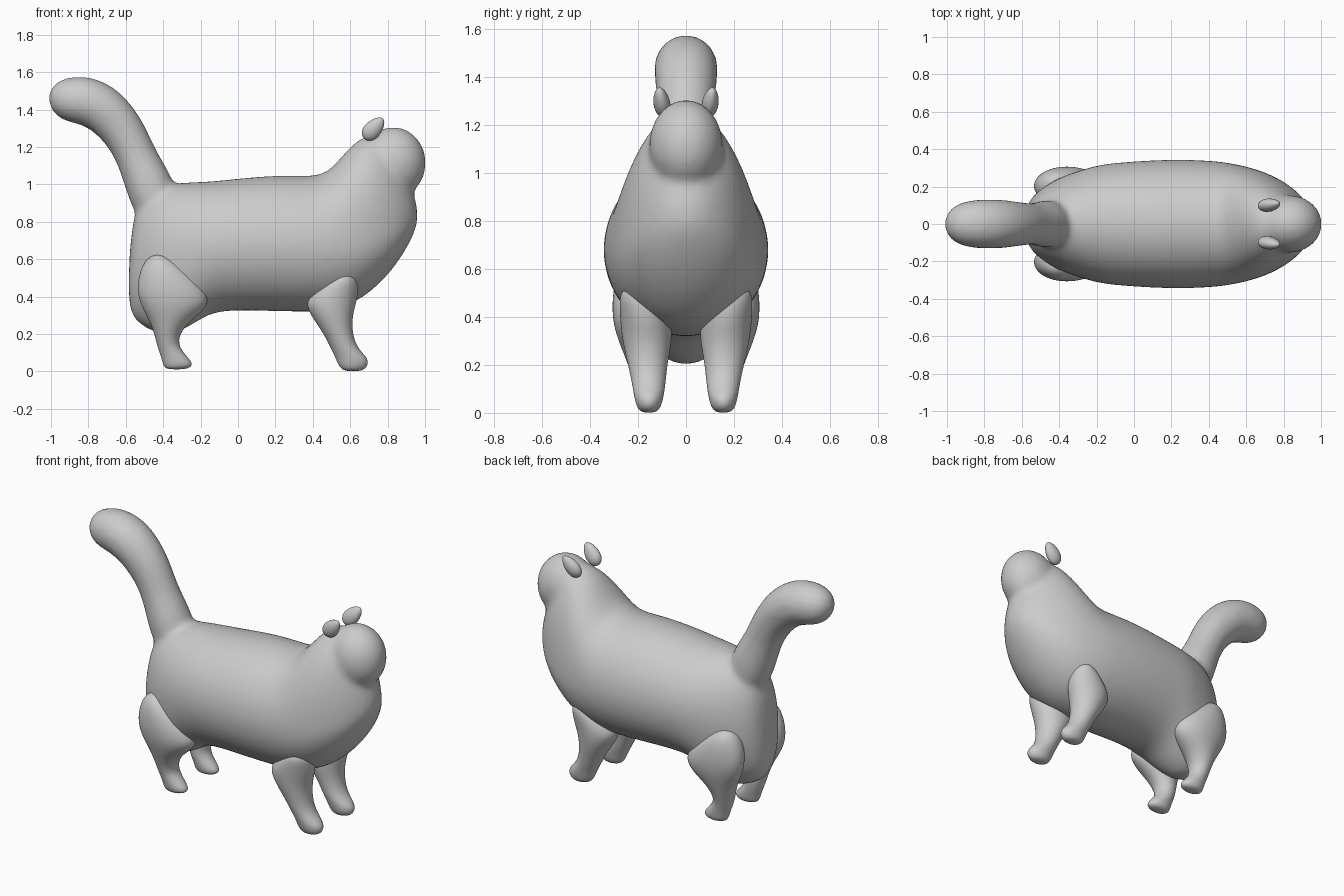
import bpy, bmesh, math
from mathutils import Vector, Matrix

cube = bpy.data.objects.get("Cube")
if cube:
    bpy.data.objects.remove(cube, do_unlink=True)

GREY = (0.6, 0.6, 0.6, 1)
clay = bpy.data.materials.new("grey clay")
clay.use_nodes = True
clay.diffuse_color = GREY
clay.node_tree.nodes["Principled BSDF"].inputs["Base Color"].default_value = GREY


def circle(count):
    for i in range(count):
        a = math.tau * i / count
        yield math.cos(a), math.sin(a)


def skin(bm, rings):
    """Bridge rings of points into a closed tube."""
    loops = [[bm.verts.new(p) for p in ring] for ring in rings]
    n = len(loops[0])
    for a, b in zip(loops, loops[1:]):
        for i in range(n):
            j = (i + 1) % n
            bm.faces.new((a[i], a[j], b[j], b[i]))
    bm.faces.new(loops[0])
    bm.faces.new(loops[-1])


def finish(bm, name):
    bmesh.ops.recalc_face_normals(bm, faces=bm.faces)
    for f in bm.faces:
        f.smooth = True
    mesh = bpy.data.meshes.new(name)
    bm.to_mesh(mesh)
    bm.free()
    mesh.materials.append(clay)
    obj = bpy.data.objects.new(name, mesh)
    bpy.context.collection.objects.link(obj)
    return obj


def subdivide(obj):
    mod = obj.modifiers.new("rounding", "SUBSURF")
    mod.levels = mod.render_levels = 2


# Torso: x, bottom, top, height of widest point, half width
TORSO = [
    (-.585, .36, .58, .46, .06), (-.56, .28, .85, .55, .13),
    (-.5, .23, .96, .6, .19), (-.4, .19, 1.0, .63, .25),
    (-.3, .21, 1.01, .66, .285), (-.2, .28, 1.015, .67, .315),
    (-.1, .33, 1.02, .68, .33), (.2, .32, 1.055, .68, .35),
    (.42, .315, 1.04, .68, .34), (.5, .33, 1.08, .68, .33),
    (.6, .355, 1.21, .68, .31), (.7, .415, 1.28, .7, .28),
    (.8, .51, 1.26, .73, .23), (.88, .62, 1.12, .77, .17),
    (.935, .72, .97, .82, .1), (.96, .79, .88, .83, .04),
]
bm = bmesh.new()
skin(bm, [[(x, w * c, mid + s * (top - mid if s > 0 else mid - low))
           for c, s in circle(32)] for x, low, top, mid, w in TORSO])

# Tail: x, z, radius along its curve
TAIL = [
    (-.42, .8, .1), (-.44, .9, .125), (-.475, 1.0, .13),
    (-.54, 1.14, .108), (-.595, 1.26, .115), (-.68, 1.37, .128),
    (-.77, 1.435, .134), (-.86, 1.455, .13), (-.94, 1.453, .112),
    (-.99, 1.448, .075), (-1.01, 1.445, .03),
]
rings = []
for i, (x, z, r) in enumerate(TAIL):
    a, b = TAIL[max(i - 1, 0)], TAIL[min(i + 1, len(TAIL) - 1)]
    along = Vector((b[0] - a[0], 0, b[1] - a[1])).normalized()
    side = Vector((0, 1, 0))
    up = along.cross(side)
    rings.append([Vector((x, 0, z)) + side * r * c + up * r * s
                  for c, s in circle(32)])
skin(bm, rings)

# Head bulge, fused with torso and tail into one skin
bmesh.ops.create_uvsphere(
    bm, u_segments=32, v_segments=20, radius=1,
    matrix=Matrix.Translation((.83, 0, 1.115)) @ Matrix.Diagonal((.176, .155, .192, 1)))
body = finish(bm, "body")
subdivide(body)
remesh = body.modifiers.new("fuse", "REMESH")
remesh.mode = "VOXEL"
remesh.voxel_size = .018
remesh.use_smooth_shade = True
relax = body.modifiers.new("relax", "SMOOTH")
relax.factor = .5
relax.iterations = 10

# Legs: z, x, x radius, y, y radius
FRONT_LEG = [
    (0, .615, .045, .155, .03), (.025, .617, .078, .155, .052),
    (.07, .61, .088, .155, .062), (.12, .57, .072, .155, .07),
    (.2, .535, .076, .16, .082), (.3, .5, .112, .162, .104),
    (.37, .495, .14, .166, .108), (.44, .53, .115, .178, .1),
    (.5, .565, .075, .192, .085), (.54, .575, .03, .2, .04),
]
HIND_LEG = [
    (.01, -.33, .05, .155, .03), (.03, -.318, .082, .155, .05),
    (.07, -.335, .074, .155, .055), (.13, -.375, .056, .155, .062),
    (.2, -.38, .067, .165, .077), (.27, -.365, .108, .18, .09),
    (.35, -.335, .185, .198, .102), (.43, -.355, .186, .205, .105),
    (.52, -.385, .146, .2, .104), (.59, -.415, .085, .2, .082),
    (.625, -.425, .03, .21, .035),
]
for side_name, side in (("left", 1), ("right", -1)):
    for name, leg in (("front_leg", FRONT_LEG), ("hind_leg", HIND_LEG)):
        bm = bmesh.new()
        skin(bm, [[(x + rx * c, side * (y + ry * s), z) for c, s in circle(24)]
                  for z, x, rx, y, ry in leg])
        subdivide(finish(bm, f"{side_name}_{name}"))

    # Ears: tilted pods, narrower towards the tip
    bm = bmesh.new()
    bmesh.ops.create_uvsphere(bm, u_segments=24, v_segments=16, radius=1)
    for v in bm.verts:
        taper = 1 - .2 * v.co.z
        v.co = (v.co.x * .046 * taper, v.co.y * .034 * taper, v.co.z * .074)
    bm.transform(Matrix.Translation((.725, side * .102, 1.298))
                 @ Matrix.Rotation(side * math.radians(-10), 4, "X")
                 @ Matrix.Rotation(math.radians(42), 4, "Y"))
    finish(bm, f"{side_name}_ear")
